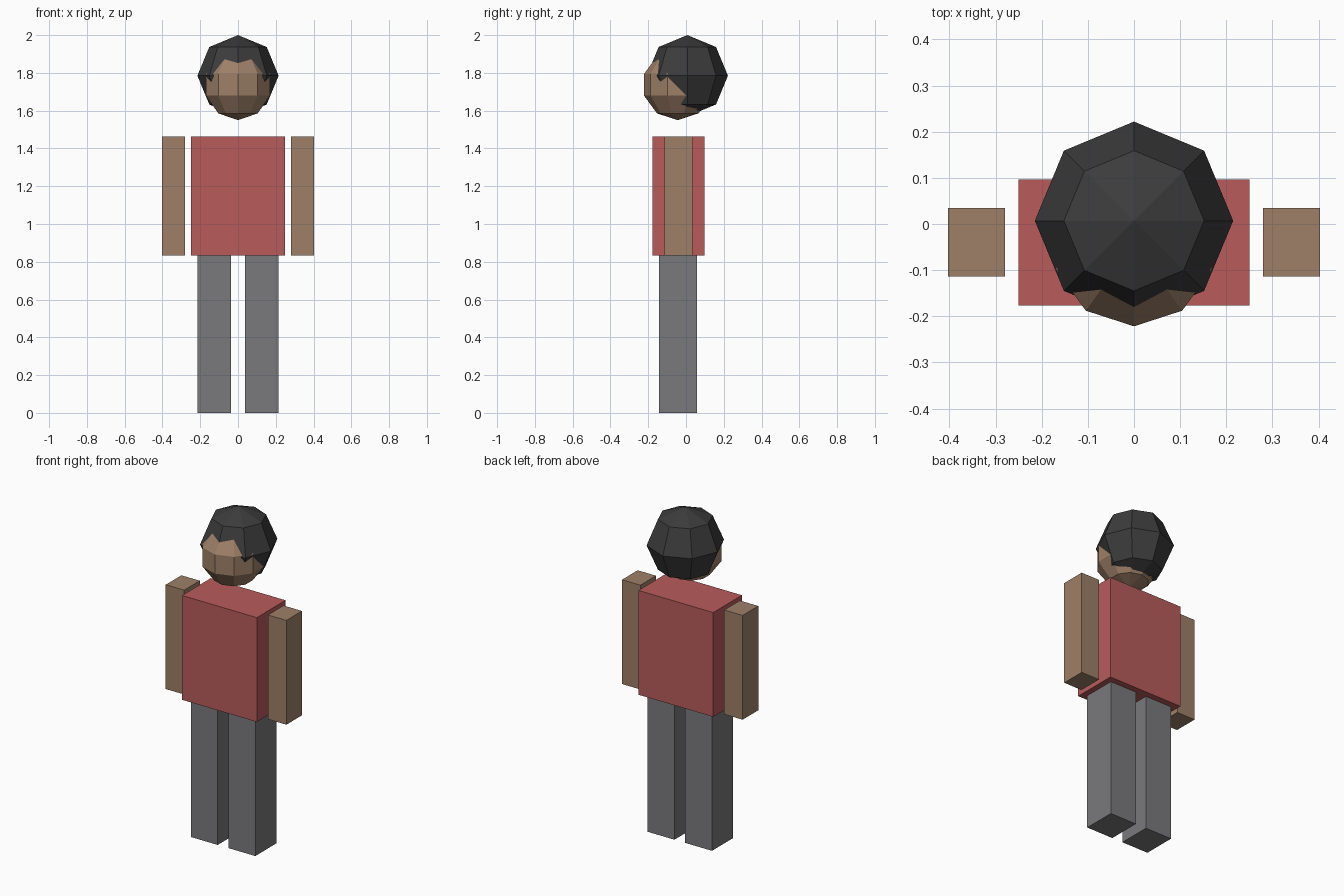
import bpy
import bmesh
from mathutils import Matrix, Vector

cube = bpy.data.objects.get("Cube")
if cube:
    bpy.data.objects.remove(cube, do_unlink=True)


def material(name, r, g, b):
    mat = bpy.data.materials.new(name)
    mat.use_nodes = True
    mat.diffuse_color = (r, g, b, 1)
    bsdf = next(n for n in mat.node_tree.nodes if n.type == 'BSDF_PRINCIPLED')
    bsdf.inputs["Base Color"].default_value = (r, g, b, 1)
    return mat


def finish(name, bm, mat):
    mesh = bpy.data.meshes.new(name)
    bm.to_mesh(mesh)
    bm.free()
    mesh.materials.append(mat)
    bpy.context.collection.objects.link(bpy.data.objects.new(name, mesh))


def box(name, low, high, mat):
    low, high = Vector(low), Vector(high)
    bm = bmesh.new()
    place = Matrix.Translation((low + high) / 2) @ Matrix.Diagonal((*(high - low), 1))
    bmesh.ops.create_cube(bm, size=1, matrix=place)
    finish(name, bm, mat)


def ball(name, centre, radius, segments, rings, mat):
    bm = bmesh.new()
    bmesh.ops.create_uvsphere(bm, u_segments=segments, v_segments=rings,
                              radius=radius, matrix=Matrix.Translation(centre))
    finish(name, bm, mat)


skin = material("skin", 0.34, 0.216, 0.138)
red = material("shirt red", 0.48, 0.105, 0.105)
grey = material("trouser grey", 0.195, 0.19, 0.2)
black = material("hair black", 0.045, 0.045, 0.045)

HIP, SHOULDER = 0.833, 1.463

# Head, with a larger faceted ball of hair set back over it
ball("head", (0, -0.044, 1.737), 0.187, 10, 5, skin)
ball("hair", (0, 0.007, 1.785), 0.215, 8, 4, black)

# Torso
box("torso", (-0.25, -0.177, HIP), (0.25, 0.097, SHOULDER), red)

# Arms and legs, one of each per side
for side, s in (("left", 1), ("right", -1)):
    x0, x1 = sorted((0.28 * s, 0.403 * s))
    box(side + "_arm", (x0, -0.114, HIP), (x1, 0.035, SHOULDER), skin)
    x0, x1 = sorted((0.036 * s, 0.215 * s))
    box(side + "_leg", (x0, -0.142, 0), (x1, 0.059, HIP), grey)
